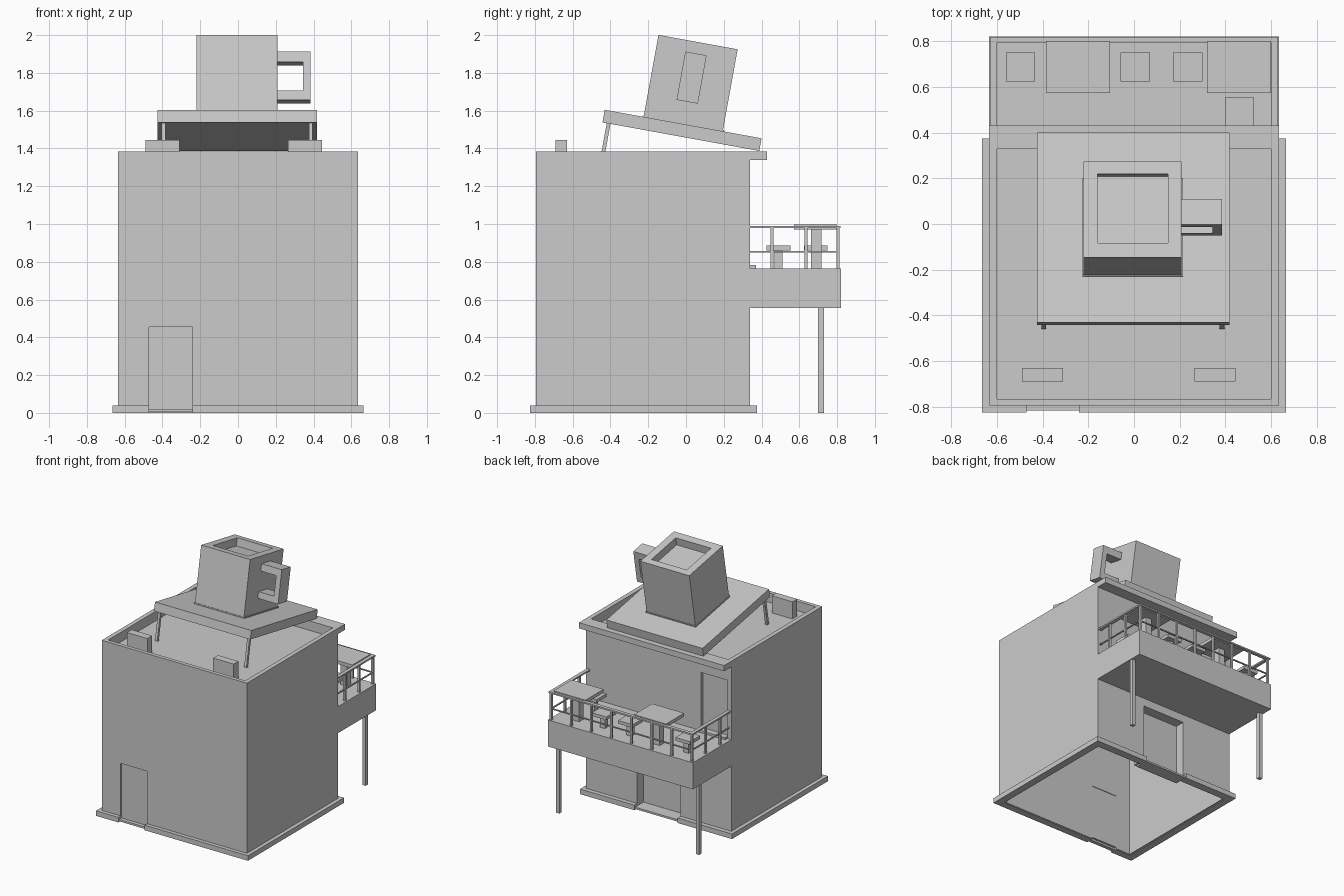
import bpy, bmesh, math
from mathutils import Matrix, Vector

if "Cube" in bpy.data.objects:
    bpy.data.objects.remove(bpy.data.objects["Cube"])

# Tilted frame of the rooftop sign: origin on top of the platform
TILT = Matrix.Translation((0, -0.015, 1.529)) @ Matrix.Rotation(math.radians(-10.3), 4, 'X')


def boxes(name, spans, frame=Matrix.Identity(4)):
    """One object from boxes given as (x0, x1, y0, y1, z0, z1)."""
    bm = bmesh.new()
    for x0, x1, y0, y1, z0, z1 in spans:
        lo, hi = Vector((x0, y0, z0)), Vector((x1, y1, z1))
        m = frame @ Matrix.Translation((lo + hi) / 2) @ Matrix.Diagonal((*(hi - lo), 1))
        bmesh.ops.create_cube(bm, size=1, matrix=m)
    mesh = bpy.data.meshes.new(name)
    bm.to_mesh(mesh)
    bm.free()
    ob = bpy.data.objects.new(name, mesh)
    bpy.context.collection.objects.link(ob)
    return ob


def cut(ob, spans, frame=Matrix.Identity(4)):
    """Subtract boxes from an object."""
    for i, span in enumerate(spans):
        cutter = boxes(f"{ob.name}_cutter_{i}", [span], frame)
        cutter.hide_render = True
        cutter.hide_viewport = True
        cutter.display_type = 'WIRE'
        mod = ob.modifiers.new("cut", 'BOOLEAN')
        mod.operation = 'DIFFERENCE'
        mod.solver = 'EXACT'
        mod.object = cutter


# Hollow building shell with sunken roof and door openings
walls = boxes("building_walls", [(-.635, .635, -.795, .34, .005, 1.385)])
cut(walls, [
    (-.6, .6, -.765, .305, -.1, 1.285),      # interior
    (-.6, .6, -.765, .328, 1.31, 1.5),       # roof recess
    (-.47, -.24, -.9, -.7, -.1, .455),       # front door
    (-.19, .19, .2, .5, -.1, .49),           # back niche
    (-.6, -.37, .318, .5, .78, 1.225),       # balcony door
])

# Plinth ring, interrupted at the doors
plinth = boxes("plinth", [(-.665, .665, -.825, .375, 0, .04)])
cut(plinth, [
    (-.61, .61, -.77, .315, -.1, .1),
    (-.47, -.24, -.9, -.7, -.1, .1),
    (-.19, .19, .2, .5, -.1, .1),
])

# Doors, steps and back niche
boxes("front_door", [(-.47, -.24, -.785, -.77, .02, .455)])
boxes("front_step", [(-.47, -.24, -.815, -.785, .005, .02)])
boxes("back_niche", [
    (-.205, .205, .245, .26, .02, .505),
    (-.205, -.19, .26, .306, .02, .505),
    (.19, .205, .26, .306, .02, .505),
    (-.19, .19, .26, .306, .49, .505),
])
boxes("back_step", [(-.19, .19, .26, .365, .005, .02)])
boxes("balcony_door_sill", [(-.6, -.37, .335, .37, .76, .782)])

# Rear cornice and two roof blocks
boxes("rear_cornice", [(-.635, .635, .335, .43, 1.34, 1.385)])
boxes("roof_blocks", [(-.49, -.31, -.69, -.63, 1.305, 1.445),
                      (.265, .445, -.69, -.63, 1.305, 1.445)])

# Tilted platform with legs
boxes("sign_platform", [(-.425, .417, -.422, .422, -.068, 0)], TILT)
boxes("platform_legs", [(x - .01, x + .01, -.399, -.379, -.29, -.06)
                        for x in (-.395, .385)], TILT)

# Square mug with recessed top and handle
mug = boxes("mug", [(-.22, .208, -.213, .213, 0, .441)], TILT)
cut(mug, [(-.16, .148, -.15, .158, .38, .6)], TILT)
boxes("mug_foot", [(-.225, .215, -.218, .218, 0, .008)], TILT)
handle = boxes("mug_handle", [(.2, .385, -.057, .057, .12, .38)], TILT)
cut(handle, [(.1, .343, -.1, .1, .17, .325)], TILT)

# Balcony on two columns
boxes("balcony", [(-.635, .635, .335, .82, .555, .765)])
boxes("balcony_columns", [(x - .015, x + .015, .7, .73, 0, .56) for x in (-.612, .612)])

# Railing: posts, mid rail and hand rail
r = .008
posts = [(-.615 + i * 1.23 / 7, .805) for i in range(8)]
posts += [(sx * .615, y) for sx in (-1, 1) for y in (.455, .635)]
boxes("railing_posts", [(x - r, x + r, y - r, y + r, .76, .98) for x, y in posts])
for name, w, z0, z1 in (("mid_rail", .005, .85, .858), ("hand_rail", .014, .978, .99)):
    boxes(name, [(-.615 - w, .615 + w, .805 - w, .805 + w, z0, z1)]
          + [(x - w, x + w, .335, .805 - w, z0, z1) for x in (-.615, .615)])

# Tables and stools
for i, x in enumerate((-.245, .46)):
    boxes(f"table_{i}", [(x - .14, x + .14, .573, .8, .97, .997),
                         (x - .028, x + .028, .662, .718, .76, .972)])
for i, (x, y) in enumerate(((-.497, .687), (.005, .687), (.235, .687), (.462, .49))):
    boxes(f"stool_{i}", [(x - .064, x + .064, y - .063, y + .063, .86, .885),
                         (x - .021, x + .021, y - .021, y + .021, .76, .862)])
